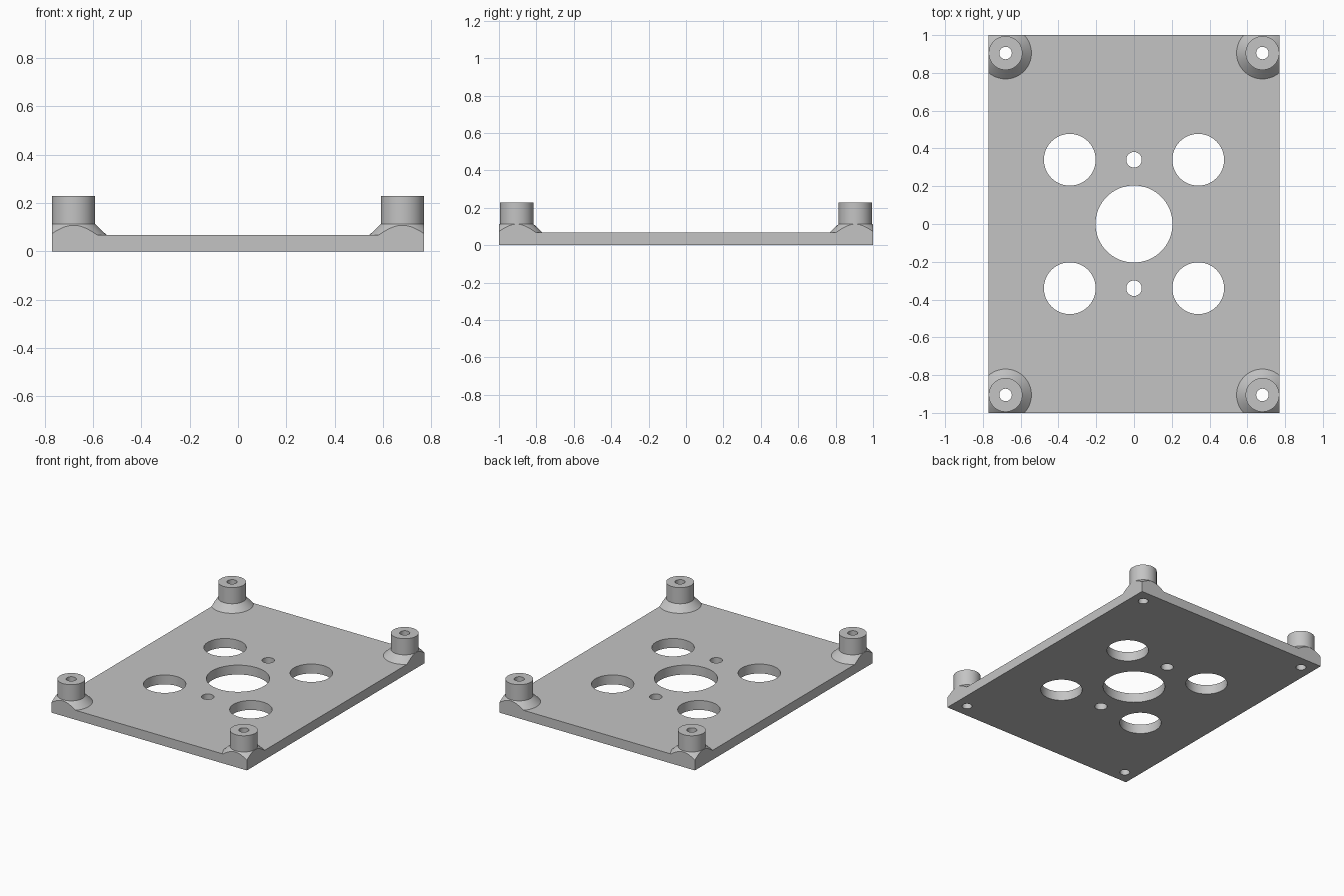
import bpy
import bmesh
import math
from mathutils import Matrix

HALF_X, HALF_Y = 0.77, 1.0
PLATE_TOP, FLARE_TOP, POST_TOP = 0.067, 0.113, 0.228
POST_R, FLARE_R = 0.0895, 0.137
SEGMENTS = 64

default_cube = bpy.data.objects.get("Cube")
if default_cube:
    bpy.data.objects.remove(default_cube, do_unlink=True)

grey = bpy.data.materials.new("plain grey")
grey.use_nodes = True
colour = (0.55, 0.55, 0.55, 1)
grey.diffuse_color = colour
grey.node_tree.nodes["Principled BSDF"].inputs["Base Color"].default_value = colour


def finish(bm, name):
    bmesh.ops.recalc_face_normals(bm, faces=bm.faces)
    mesh = bpy.data.meshes.new(name)
    bm.to_mesh(mesh)
    bm.free()
    mesh.materials.append(grey)
    obj = bpy.data.objects.new(name, mesh)
    bpy.context.collection.objects.link(obj)
    return obj


def box(name, hx, hy, z0, z1):
    bm = bmesh.new()
    place = Matrix.Translation((0, 0, (z0 + z1) / 2)) @ Matrix.Diagonal((2 * hx, 2 * hy, z1 - z0, 1))
    bmesh.ops.create_cube(bm, size=1, matrix=place)
    return finish(bm, name)


def turned(name, x, y, profile):
    """Solid of revolution from (radius, height) pairs."""
    bm = bmesh.new()
    rings = []
    for r, z in profile:
        angles = [2 * math.pi * i / SEGMENTS for i in range(SEGMENTS)]
        rings.append([bm.verts.new((x + r * math.cos(a), y + r * math.sin(a), z)) for a in angles])
    for low, high in zip(rings, rings[1:]):
        for i in range(SEGMENTS):
            j = (i + 1) % SEGMENTS
            bm.faces.new((low[i], low[j], high[j], high[i]))
    bm.faces.new(rings[0])
    bm.faces.new(rings[-1])
    return finish(bm, name)


def combine(target, tool, operation):
    tool.hide_render = True
    mod = target.modifiers.new(operation, "BOOLEAN")
    mod.operation, mod.solver, mod.object = operation, "EXACT", tool
    bpy.ops.object.select_all(action="DESELECT")
    bpy.context.view_layer.objects.active = target
    target.select_set(True)
    bpy.ops.object.modifier_apply(modifier=mod.name)
    bpy.data.objects.remove(tool, do_unlink=True)


corners = [(sx, sy) for sx in (-1, 1) for sy in (-1, 1)]

# Oversized slab with flared corner posts, trimmed to the plate outline
plate = box("mounting_plate", HALF_X + 0.2, HALF_Y + 0.2, -0.1, PLATE_TOP)
post_profile = [(FLARE_R, 0.02), (FLARE_R, PLATE_TOP), (POST_R, FLARE_TOP), (POST_R, POST_TOP)]
for sx, sy in corners:
    combine(plate, turned("corner_post", sx * 0.68, sy * 0.905, post_profile), "UNION")
combine(plate, box("outline_trim", HALF_X, HALF_Y, 0, 1), "INTERSECT")

# Through holes: centre, two pin holes, four round openings, four screw holes
holes = [(0, 0, 0.204), (0, 0.34, 0.041), (0, -0.34, 0.041)]
holes += [(sx * 0.34, sy * 0.34, 0.137) for sx, sy in corners]
holes += [(sx * 0.68, sy * 0.905, 0.033) for sx, sy in corners]
for x, y, r in holes:
    combine(plate, turned("hole_cutter", x, y, [(r, -0.5), (r, 0.5)]), "DIFFERENCE")

bpy.ops.object.shade_smooth_by_angle(angle=math.radians(20))
